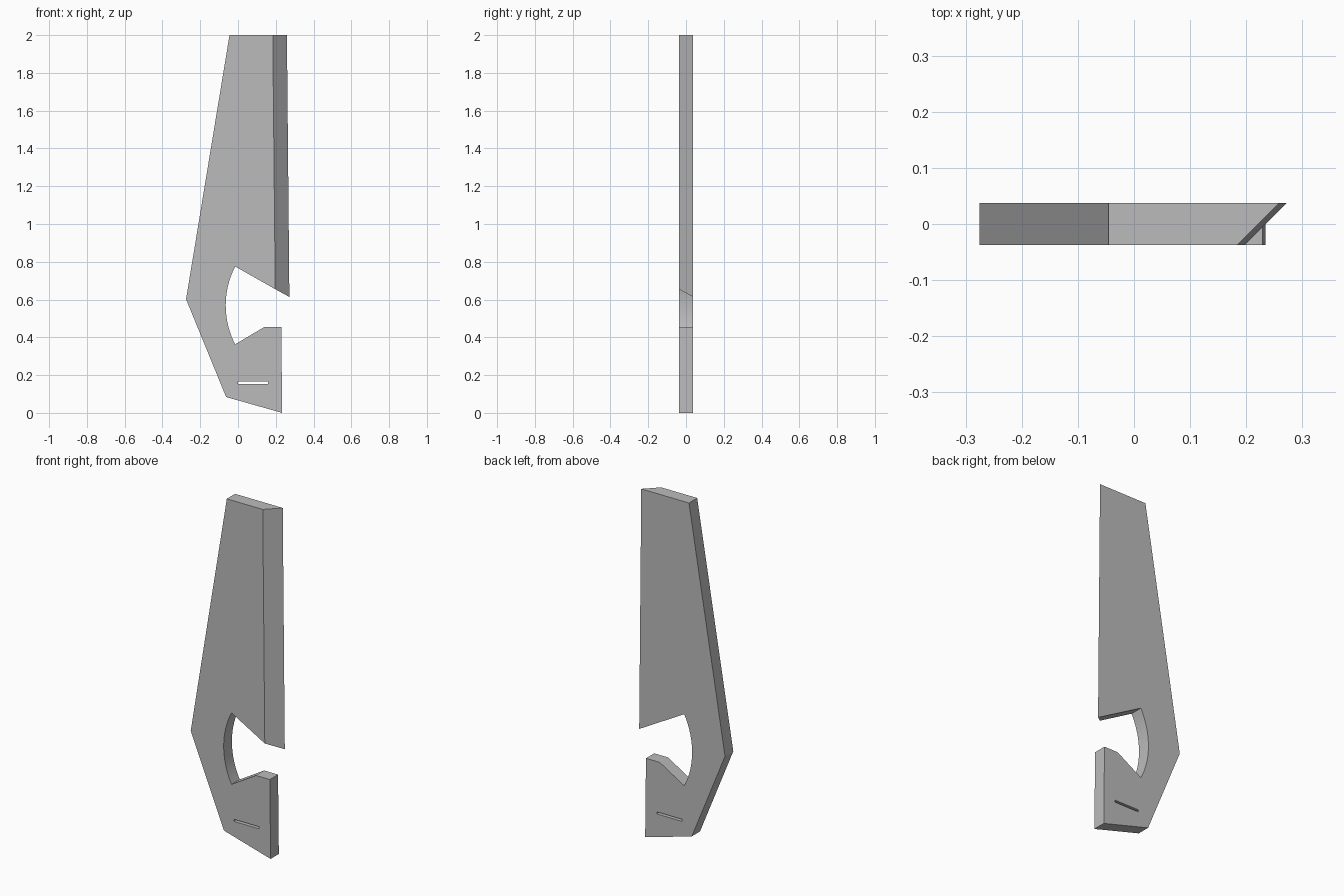
import bpy, bmesh, math

cube = bpy.data.objects.get("Cube")
if cube:
    bpy.data.objects.remove(cube, do_unlink=True)

HALF = 0.0375      # half the plate thickness
BEVEL = 0.075      # extra width of the back along the slanted edge


def make_material(name, rgb):
    mat = bpy.data.materials.new(name)
    mat.use_nodes = True
    color = (*rgb, 1.0)
    mat.diffuse_color = color
    mat.node_tree.nodes["Principled BSDF"].inputs["Base Color"].default_value = color
    return mat


def arc(top, bottom, sag, steps=20):
    """Points of a circular arc bulging towards -x, from top to bottom."""
    half = (top[1] - bottom[1]) / 2
    radius = (half * half + sag * sag) / (2 * sag)
    cx, cz = top[0] - sag + radius, (top[1] + bottom[1]) / 2
    span = math.asin(half / radius)
    angles = [span - 2 * span * i / steps for i in range(steps + 1)]
    return [(cx - radius * math.cos(a), cz + radius * math.sin(a)) for a in angles]


def outline(back):
    """Plate silhouette; the back reaches further along the slanted edge."""
    shift = BEVEL if back else 0
    jaw = (0.197 + shift, 0.655 - shift * 0.55)
    return [(-0.045, 2.0), (-0.275, 0.602), (-0.063, 0.084), (0.234, 0.0),
            (0.229, 0.456), (0.141, 0.456),
            *reversed(arc((-0.015, 0.775), (-0.015, 0.363), 0.05)),
            jaw, (0.184 + shift, 2.0)]


slot = [(0.0, 0.154), (0.16, 0.154), (0.16, 0.166), (0.0, 0.166)]

# Plate with side walls, slot and filled caps
bm = bmesh.new()
sides = []
for y, back in ((-HALF, False), (HALF, True)):
    rings, edges = [], []
    for points in (outline(back), slot):
        ring = [bm.verts.new((x, y, z)) for x, z in points]
        edges += [bm.edges.new((a, b)) for a, b in zip(ring, ring[1:] + ring[:1])]
        rings.append(ring)
    bmesh.ops.triangle_fill(bm, edges=edges, use_beauty=True, normal=(0, 1 if back else -1, 0))
    sides.append(rings)
for front, rear in zip(*sides):
    for i in range(len(front)):
        bm.faces.new((front[i - 1], front[i], rear[i], rear[i - 1]))
bmesh.ops.recalc_face_normals(bm, faces=bm.faces)

mesh = bpy.data.meshes.new("notched_plate")
bm.to_mesh(mesh)
bm.free()
mesh.materials.append(make_material("plain grey", (0.5, 0.5, 0.5)))
plate = bpy.data.objects.new("notched_plate", mesh)
bpy.context.collection.objects.link(plate)

# Smooth the curved notch, keep the corners sharp
bpy.context.view_layer.objects.active = plate
plate.select_set(True)
bpy.ops.object.shade_smooth_by_angle(angle=math.radians(25))
